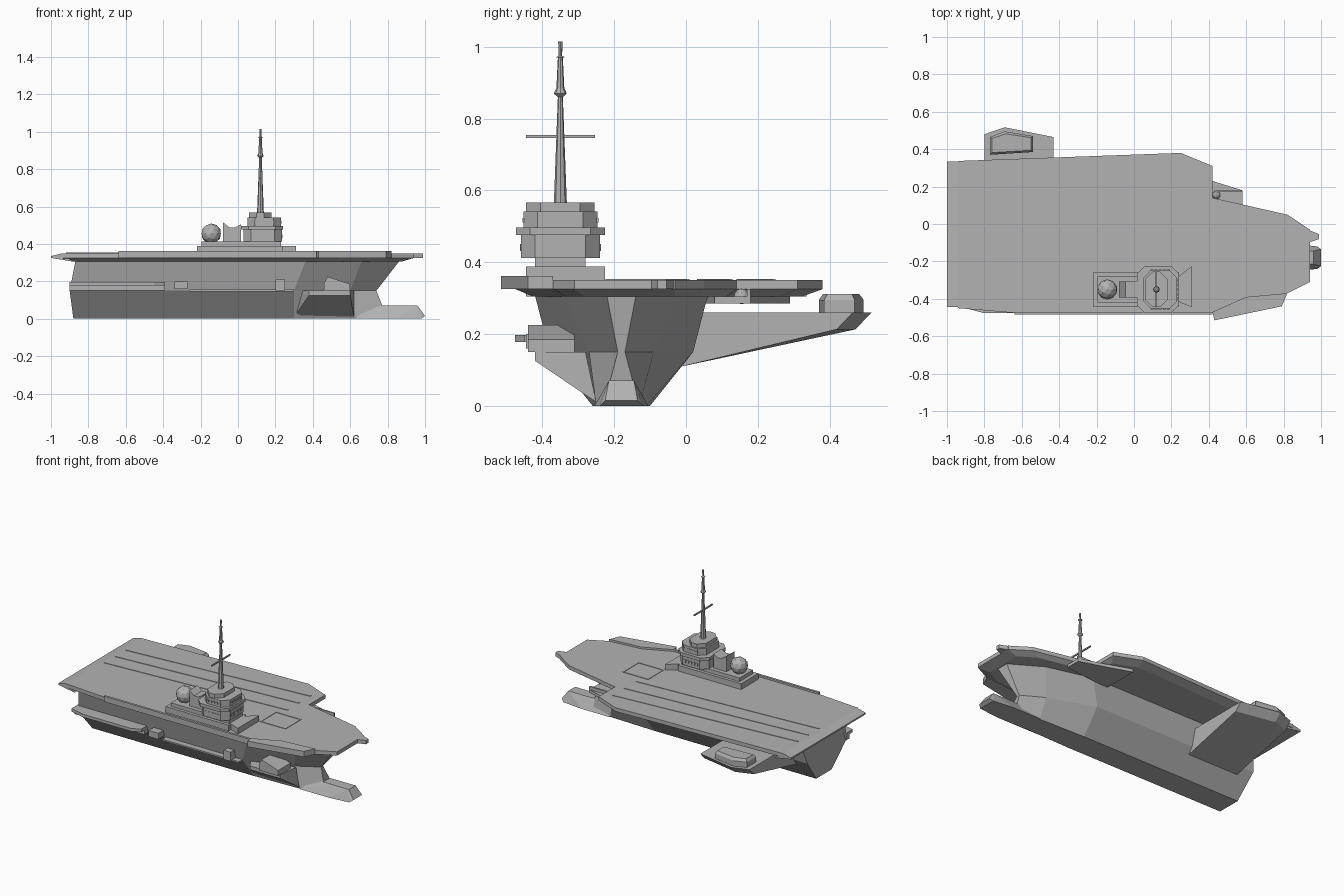
import bpy, bmesh
from math import cos, sin, tau
from itertools import product

cube = bpy.data.objects.get("Cube")
if cube:
    bpy.data.objects.remove(cube, do_unlink=True)

# Shared reference heights and centre lines
KNUCKLE = 0.15
DECK_BOTTOM = 0.305
DECK_EDGE = 0.325
DECK_TOP = 0.35
HULL_CENTRE = -0.18
ISLAND_CENTRE = -0.35
MAST_X = 0.12
PAINT = (0.45, 0.45, 0.45, 1)

grey = bpy.data.materials.new("ship_grey")
grey.use_nodes = True
grey.diffuse_color = PAINT
grey.node_tree.nodes["Principled BSDF"].inputs["Base Color"].default_value = PAINT


def finish(name, bm):
    bmesh.ops.recalc_face_normals(bm, faces=bm.faces[:])
    mesh = bpy.data.meshes.new(name)
    bm.to_mesh(mesh)
    bm.free()
    mesh.materials.append(grey)
    part = bpy.data.objects.new(name, mesh)
    bpy.context.scene.collection.objects.link(part)


def loft(name, rings):
    """Skin a row of equal-length rings and cap both ends."""
    bm = bmesh.new()
    rows = [[bm.verts.new(point) for point in ring] for ring in rings]
    for row, following in zip(rows, rows[1:]):
        for i in range(len(row)):
            bm.faces.new((row[i - 1], row[i], following[i], following[i - 1]))
    bm.faces.new(rows[0])
    bm.faces.new(rows[-1])
    finish(name, bm)


def at_height(outline, z):
    return [(x, y, z) for x, y in outline]


def prism(name, outline, bottom, top):
    loft(name, [at_height(outline, bottom), at_height(outline, top)])


def wrap(name, points):
    """Convex solid around a few corner points."""
    bm = bmesh.new()
    for point in points:
        bm.verts.new(point)
    bmesh.ops.convex_hull(bm, input=bm.verts[:])
    bmesh.ops.dissolve_limit(bm, angle_limit=0.02, verts=bm.verts[:], edges=bm.edges[:])
    finish(name, bm)


def box(name, xs, ys, zs):
    wrap(name, product(xs, ys, zs))


def around(middle, half):
    """Range reaching the same distance either side of a middle value."""
    return middle - half, middle + half


def ball(name, centre, radius):
    bm = bmesh.new()
    bmesh.ops.create_icosphere(bm, subdivisions=2, radius=radius)
    bmesh.ops.translate(bm, verts=bm.verts[:], vec=centre)
    finish(name, bm)


def shrink(outline, centre, along, across):
    return [(centre[0] + (x - centre[0]) * along, centre[1] + (y - centre[1]) * across)
            for x, y in outline]


def chamfered(xs, ys, cut):
    """Rectangle with its four corners cut off."""
    (aft, fore), (right, left) = xs, ys
    return [(aft + cut, right), (fore - cut, right), (fore, right + cut), (fore, left - cut),
            (fore - cut, left), (aft + cut, left), (aft, left - cut), (aft, right + cut)]


# Hull: each station has its position and half beam at keel, knuckle and deck
def hull_station(positions, beams):
    side = list(zip(positions, beams, (0, KNUCKLE, DECK_BOTTOM)))
    port = [(x, HULL_CENTRE + beam, z) for x, beam, z in reversed(side)]
    starboard = [(x, HULL_CENTRE - beam, z) for x, beam, z in side]
    return port + starboard


full_beam = (0.08, 0.2, 0.24)
loft("hull", [hull_station((-0.88, -0.9, -0.87), full_beam),
              hull_station((0.3, 0.3, 0.36), full_beam),
              hull_station((0.63, 0.6, 0.66), (0.07, 0.09, 0.16)),
              hull_station((0.8, 0.74, 0.86), (0.05, 0.01, 0.04))])

# Bulbous bow
bulb_side = [(0.63, 0.075, 0), (0.7, 0.03, 0.07), (0.82, 0.035, 0.07), (0.96, 0.035, 0.07),
             (1, 0.045, 0.015), (0.98, 0.06, 0), (0.84, 0.075, 0)]
wrap("bow_bulb", [(x, HULL_CENTRE + side * beam, z) for side in (-1, 1) for x, beam, z in bulb_side])

# Flight deck with a tapered underside and a sloping stern edge
deck = [(-0.94, 0.337), (0.25, 0.38), (0.42, 0.31), (0.42, 0.14), (0.82, 0.05), (0.94, -0.03),
        (0.94, -0.31), (0.82, -0.37), (0.6, -0.39), (0.42, -0.475), (-0.64, -0.475), (-0.94, -0.45)]
loft("flight_deck", [at_height(shrink(deck, (0, -0.08), 0.93, 0.88), DECK_BOTTOM),
                     at_height(deck, DECK_EDGE), at_height(deck, DECK_TOP)])
stern_edge = [(-0.94, DECK_TOP), (-1, 0.335), (-1, DECK_EDGE), (-0.88, DECK_BOTTOM)]
wrap("stern_round_down", [(x, y, z) for x, z in stern_edge for y in (-0.445, 0.335)])
prism("bow_horn", [(0.93, -0.03), (0.93, -0.1), (0.99, -0.08), (0.99, -0.055)], DECK_EDGE, DECK_TOP)

# Deck edge galleries
prism("starboard_gallery", [(0.42, -0.47), (0.43, -0.515), (0.79, -0.44), (0.82, -0.37), (0.6, -0.39)],
      DECK_EDGE, 0.362)
box("starboard_catwalk", (-0.64, 0.42), (-0.485, -0.47), (DECK_EDGE, 0.362))
prism("port_gallery", [(0.25, 0.05), (0.58, 0.08), (0.58, 0.18), (0.42, 0.23), (0.25, 0.29)],
      0.285, DECK_BOTTOM)
box("port_gallery_rail", (0.43, 0.58), (0.17, 0.18), (DECK_BOTTOM, DECK_EDGE))
ball("port_dome", (0.44, 0.155, DECK_BOTTOM), 0.022)

# Raised deck lines: angled landing strip and elevator frame
line_top = DECK_TOP + 0.003
for lane in range(3):
    aft, fore = 0.11 * lane - 0.08, 0.12 * lane
    prism("landing_line", [(-0.92, aft), (0.36, fore), (0.36, fore + 0.01), (-0.92, aft + 0.01)],
          DECK_TOP, line_top)
lift_x, lift_y = (0.32, 0.5), (-0.22, -0.06)
for x in lift_x:
    box("elevator_end", around(x, 0.004), lift_y, (DECK_TOP, line_top))
for y in lift_y:
    box("elevator_side", lift_x, around(y, 0.004), (DECK_TOP, line_top))

# Port quarter sponson reaching out from the hull, with its house
rim = [(-0.8, 0.48), (-0.69, 0.517), (-0.43, 0.465)]
root = [(x, y, z) for x in (-0.8, -0.43) for y, z in ((-0.01, 0.11), (0, 0.26))]
wrap("port_sponson", at_height(rim, 0.26) + [(x, y - 0.045, 0.213) for x, y in rim] + root)
house = [(-0.77, 0.37), (-0.54, 0.385), (-0.54, 0.47), (-0.69, 0.495), (-0.77, 0.465)]
loft("port_sponson_house", [at_height(house, 0.26), at_height(house, 0.295),
                            at_height(shrink(house, (-0.655, 0.43), 0.9, 0.8), 0.312)])

# Starboard fittings, all rooted in the hull side
inboard = -0.38
prism("aft_ledge", [(-0.9, inboard), (-0.9, -0.45), (-0.8, -0.477), (-0.45, -0.477),
                    (-0.39, -0.45), (-0.39, inboard)], 0.178, 0.197)
box("ledge_bracket", (-0.9, -0.39), (-0.42, inboard), (KNUCKLE, 0.18))
box("boat_bay", (-0.34, -0.27), (-0.445, inboard), (0.16, 0.2))
box("side_walkway", (-0.26, 0.3), (-0.42, inboard), around(KNUCKLE, 0.005))
box("boarding_hatch", (0.2, 0.25), (-0.435, inboard), (KNUCKLE, 0.21))
wrap("bow_sponson", [(x, y, z) for x in (0.38, 0.6) for y, z in ((-0.42, KNUCKLE), (-0.42, 0.125))] +
     [(x, y, z) for x in (0.3, 0.62) for y, z in ((-0.28, KNUCKLE), (-0.25, 0.01))])
house_side = [(0.46, KNUCKLE), (0.6, KNUCKLE), (0.6, 0.185), (0.48, 0.225), (0.46, 0.19)]
loft("bow_sponson_house", [[(x, y, z) for x, z in house_side] for y in (-0.44, -0.31)])

# Island base steps
step_top, bridge_floor = 0.388, 0.412
box("island_base", (-0.22, 0.24), around(ISLAND_CENTRE, 0.09), (DECK_TOP, step_top))
prism("island_fore_platform", [(0.2, -0.4), (0.31, -0.445), (0.31, -0.225), (0.2, -0.31)],
      DECK_TOP, step_top)
box("island_second_step", (-0.195, 0.23), around(ISLAND_CENTRE, 0.07), (step_top, bridge_floor))

# Bridge tiers stacked on each other: ends, half width and height
tiers = [("lower_bridge", (0.03, 0.235), 0.11, 0.064),
         ("bridge_gallery", (0.015, 0.24), 0.124, 0.021),
         ("upper_bridge", (0.05, 0.23), 0.103, 0.044),
         ("bridge_roof", (0.06, 0.18), 0.095, 0.026)]
floor = bridge_floor
for name, ends, half, height in tiers:
    sides = around(ISLAND_CENTRE, half)
    prism(name, chamfered(ends, sides, 0.04), floor, floor + height)
    # Window plates along the front and both sides of the glazed tiers
    if name in ("lower_bridge", "upper_bridge"):
        sill = (floor + height * 0.3, floor + height * 0.6)
        for slot in range(-2, 3):
            pane = around(ISLAND_CENTRE + slot * 0.025, 0.009)
            box("front_window", around(ends[1], 0.003), pane, sill)
            pane = around(sum(ends) / 2 + slot * 0.022, 0.008)
            for side in sides:
                box("side_window", pane, around(side, 0.003), sill)
    floor += height

# Funnel with a notched top, and the radar dome behind it
funnel_side = [(-0.08, bridge_floor), (0.015, bridge_floor), (0.015, 0.505),
               (-0.015, 0.488), (-0.045, 0.488), (-0.08, 0.515)]
loft("funnel", [[(x, y, z) for x, z in funnel_side] for y in around(ISLAND_CENTRE, 0.043)])
ball("radar_dome", (-0.143, ISLAND_CENTRE, 0.455), 0.054)

# Mast turned from a profile, with a yard
profile = [(0.018, floor), (0.007, 0.86), (0.018, 0.87), (0.011, 0.885), (0.007, 0.97),
           (0.014, 0.97), (0.005, 0.975), (0.006, 1.015)]
corners = [tau * k / 8 for k in range(8)]
loft("mast", [[(MAST_X + radius * cos(a), ISLAND_CENTRE + radius * sin(a), z) for a in corners]
              for radius, z in profile])
box("mast_yard", around(MAST_X, 0.004), around(ISLAND_CENTRE, 0.096), around(0.75, 0.004))
